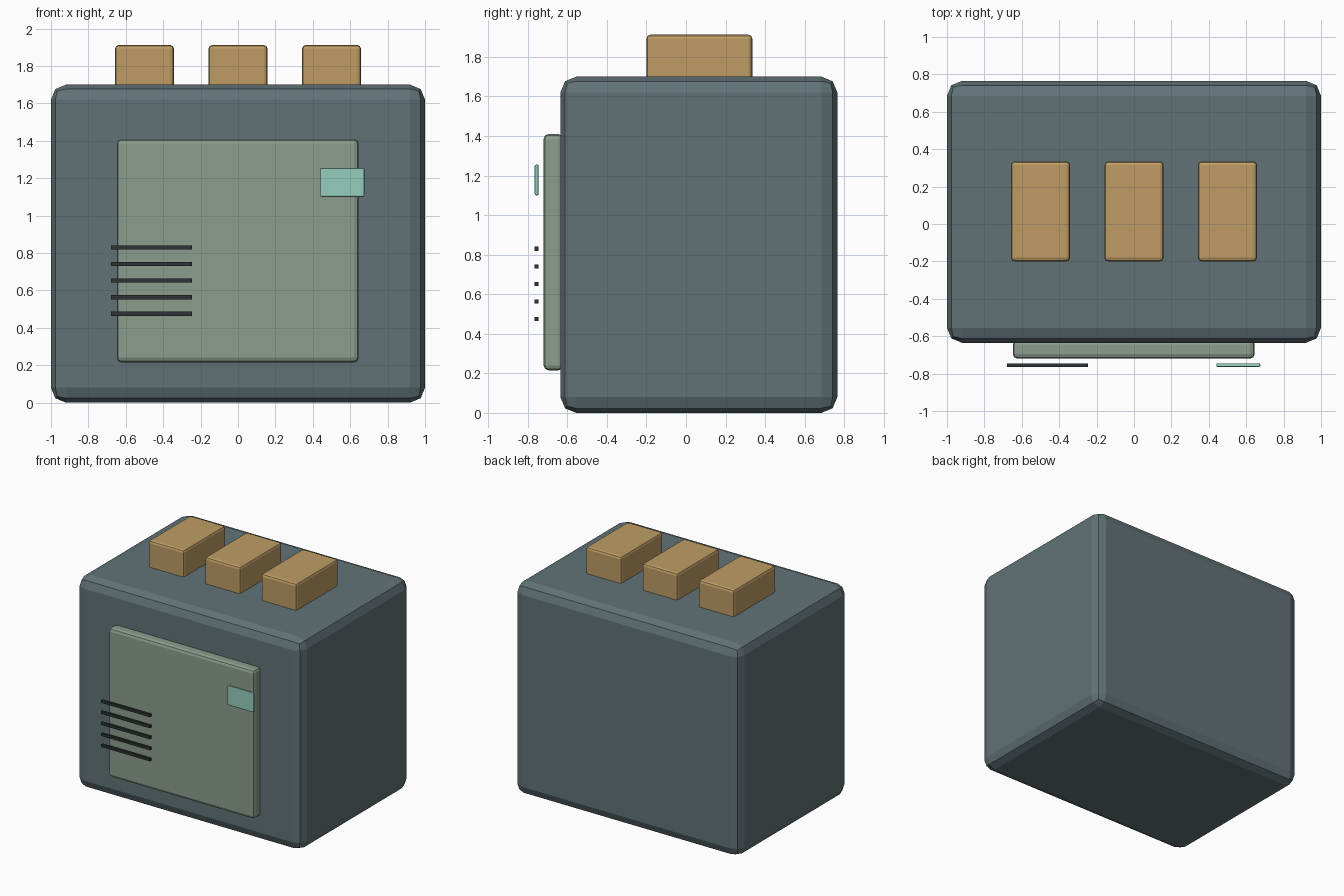
import bpy

if "Cube" in bpy.data.objects:
    bpy.data.objects.remove(bpy.data.objects["Cube"])


def material(name, rgb):
    m = bpy.data.materials.new(name)
    m.diffuse_color = (*rgb, 1.0)
    m.use_nodes = True
    m.node_tree.nodes["Principled BSDF"].inputs["Base Color"].default_value = m.diffuse_color
    return m


def box(name, lo, hi, mat, bevel=0.0, segments=2):
    """Axis-aligned box between two corners, with optional rounded edges."""
    bpy.ops.mesh.primitive_cube_add(size=1, location=[(a + b) / 2 for a, b in zip(lo, hi)])
    ob = bpy.context.object
    ob.name = name
    ob.scale = [b - a for a, b in zip(lo, hi)]
    bpy.ops.object.transform_apply(location=False, rotation=False, scale=True)
    ob.data.materials.append(mat)
    if bevel:
        mod = ob.modifiers.new("Bevel", "BEVEL")
        mod.width = bevel
        mod.segments = segments
    return ob


steel = material("blue_grey_steel", (0.12, 0.17, 0.185))
sage = material("sage_panel", (0.26, 0.34, 0.27))
tan = material("tan_block", (0.52, 0.335, 0.13))
dark = material("dark_vent", (0.025, 0.032, 0.035))
mint = material("mint_display", (0.30, 0.62, 0.52))

# Main cabinet
box("cabinet", (-1, -0.635, 0), (1, 0.765, 1.70), steel, 0.08)

# Front panel
box("front_panel", (-0.648, -0.72, 0.215), (0.645, -0.62, 1.41), sage, 0.025)

# Small display, standing proud of the panel
box("display", (0.44, -0.765, 1.10), (0.675, -0.745, 1.255), mint, 0.007)

# Row of vent slats in front of the panel
for i in range(5):
    z = 0.475 + i * 0.0885
    box(f"vent_slat_{i + 1}", (-0.68, -0.765, z - 0.011), (-0.245, -0.747, z + 0.011), dark)

# Three blocks on top
for i, x in enumerate((-0.5, 0, 0.5)):
    box(f"top_block_{i + 1}", (x - 0.158, -0.20, 1.65), (x + 0.158, 0.335, 1.912), tan, 0.02)
